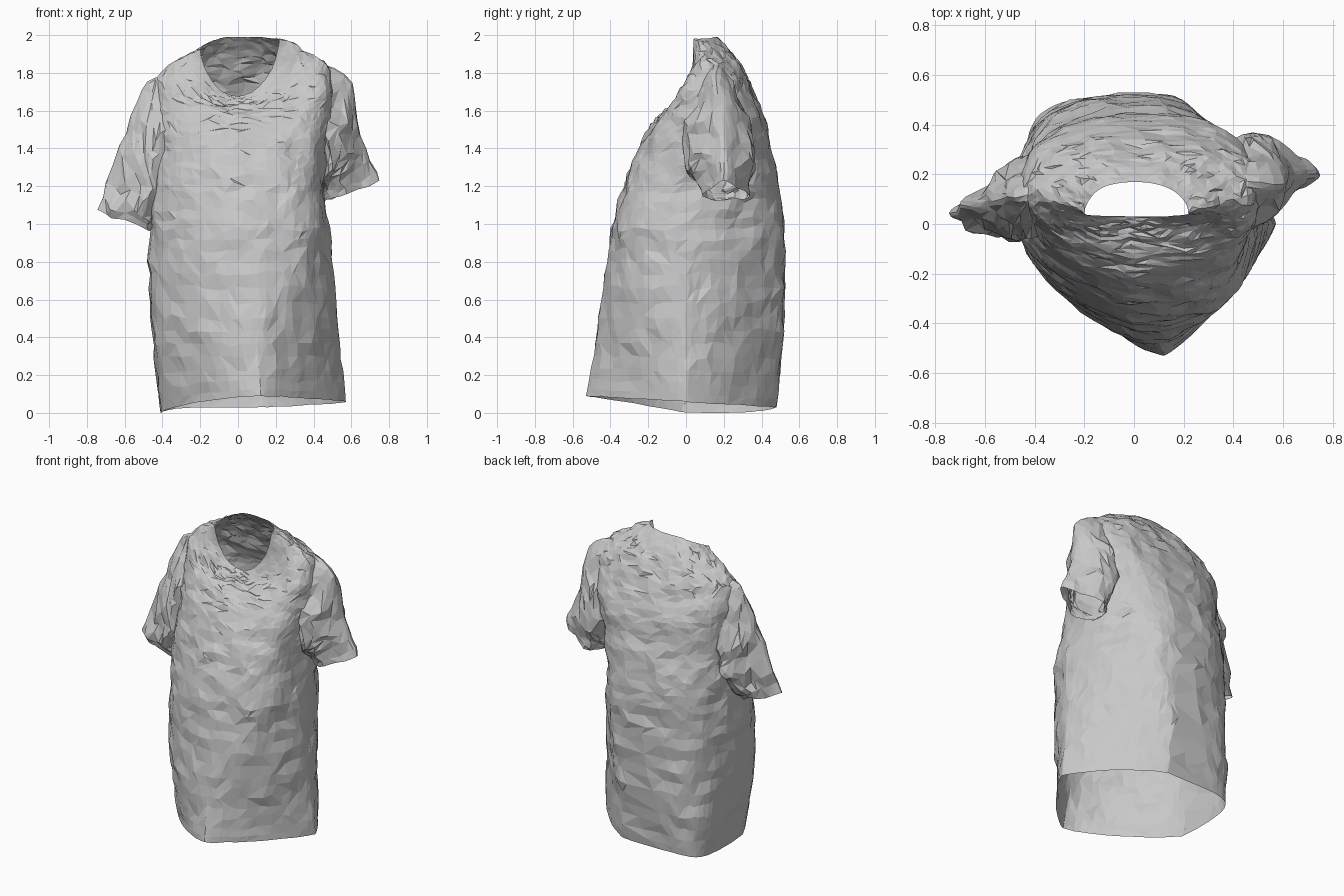
import bpy, bmesh, math, random
from mathutils import Vector, noise

cube = bpy.data.objects.get("Cube")
if cube:
    bpy.data.objects.remove(cube, do_unlink=True)
random.seed(4)

cloth = bpy.data.materials.new("grey cloth")
cloth.use_nodes = True
GREY = (0.58, 0.58, 0.58, 1)
cloth.diffuse_color = GREY
cloth.node_tree.nodes["Principled BSDF"].inputs["Base Color"].default_value = GREY


def spline(keys, t):
    """Catmull-Rom through rows of numbers, t in 0..1."""
    s = t * (len(keys) - 1)
    i = min(int(s), len(keys) - 2)
    f = s - i
    rows = [keys[max(0, min(len(keys) - 1, i + k))] for k in (-1, 0, 1, 2)]
    return [0.5 * (2 * b + (c - a) * f + (2 * a - 5 * b + 4 * c - d) * f * f
                   + (3 * b - a - 3 * c + d) * f ** 3) for a, b, c, d in zip(*rows)]


def crumple(p, amount):
    """Shift a point along wide folds and small creases."""
    folds = noise.noise_vector(Vector((p.x * 4, p.y * 4, p.z * 5)))
    creases = noise.noise_vector(Vector((p.x * 9, p.y * 9, p.z * 11)) + Vector((7, 3, 5)))
    return p + folds * amount * 0.6 + creases * amount


def loft(name, rings):
    """Skin closed rings with randomly split, flat triangles."""
    bm = bmesh.new()
    grid = [[bm.verts.new(p) for p in ring] for ring in rings]
    n = len(grid[0])
    for low, high in zip(grid, grid[1:]):
        for j in range(n):
            a, b, c, d = low[j], low[(j + 1) % n], high[(j + 1) % n], high[j]
            if random.random() < 0.5:
                bm.faces.new((a, b, c))
                bm.faces.new((a, c, d))
            else:
                bm.faces.new((a, b, d))
                bm.faces.new((b, c, d))
    mesh = bpy.data.meshes.new(name)
    bm.to_mesh(mesh)
    bm.free()
    mesh.materials.append(cloth)
    obj = bpy.data.objects.new(name, mesh)
    bpy.context.collection.objects.link(obj)
    return obj


# Shirt body: right z, left z, front z, back z,
# right x, left x, ridge x, front y, back y, side y,
# roundness of the front left, front right, back left and back right quarters
BODY = [
    (.0, .06, .09, .03, -.41, .57, .12, -.53, .48, .0, 1.2, 1.4, 1.3, 7),
    (.4, .4, .4, .4, -.45, .54, .11, -.48, .51, .0, 1.4, 1.6, 1.35, 4.5),
    (.8, .8, .8, .8, -.47, .50, .1, -.42, .52, .02, 2.1, 1.75, 1.5, 3.2),
    (1.1, 1.1, 1.1, 1.1, -.46, .46, .08, -.36, .51, .04, 2.8, 1.8, 1.8, 3),
    (1.35, 1.35, 1.33, 1.35, -.45, .46, .07, -.28, .46, .08, 2.7, 1.8, 2.2, 2.8),
    (1.59, 1.6, 1.5, 1.57, -.46, .5, .06, -.19, .41, .11, 2.5, 1.8, 2.7, 2.7),
    (1.78, 1.81, 1.59, 1.74, -.43, .48, .04, -.11, .34, .11, 2.3, 1.8, 2.5, 2.5),
    (1.88, 1.91, 1.64, 1.88, -.31, .36, .02, -.03, .26, .09, 2.2, 2, 2.3, 2.3),
    (1.92, 1.98, 1.68, 1.99, -.2, .22, .0, .03, .17, .04, 2.1, 2.1, 2.1, 2.1),
]


def power(v, n):
    return math.copysign(abs(v) ** (2 / n), v)


def body_ring(t, count=56):
    zr, zl, zf, zb, xr, xl, xm, yf, yb, ys, *rounds = spline(BODY, t)
    edge = min(1, 8 * t + .2, 8 * (1 - t) + .2)
    ring = []
    for j in range(count):
        ang = 2 * math.pi * (j + random.uniform(-.3, .3)) / count
        c, s = math.cos(ang), math.sin(ang)
        n = rounds[(s > 0) * 2 + (c <= 0)]
        x = xm + (xl - xm if c > 0 else xm - xr) * power(c, n)
        y = ys + (yb - ys if s > 0 else ys - yf) * power(s, n)
        side = zl if c > 0 else zr
        z = side + ((zb if s > 0 else zf) - side) * abs(s) ** 1.3
        z += random.uniform(-.01, .01) * edge
        p = crumple(Vector((x, y, z)), .019 * edge)
        p.z = max(p.z, 0)
        ring.append(p)
    return ring


ROWS = 44
loft("shirt_body", [body_ring(i / ROWS) for i in range(ROWS + 1)])

# Sleeves: outer x, outer z, inner x, inner z, middle y, half depth
RIGHT = [(-.34, 1.82, -.36, 1.28, .13, .13), (-.49, 1.74, -.40, 1.18, .11, .15),
         (-.62, 1.44, -.42, 1.08, .08, .13), (-.75, 1.07, -.47, .98, .05, .075)]
LEFT = [(.36, 1.87, .37, 1.36, .15, .13), (.56, 1.79, .42, 1.22, .17, .17),
        (.65, 1.50, .44, 1.15, .19, .14), (.75, 1.23, .45, 1.12, .21, .11)]


def sleeve(name, keys, side, count=22, rows=13):
    rings = []
    for i in range(rows + 1):
        xo, zo, xi, zi, ym, depth = spline(keys, i / rows)
        ring = []
        for j in range(count):
            ang = side * 2 * math.pi * (j + random.uniform(-.25, .25)) / count
            c, s = math.cos(ang), math.sin(ang)
            # Narrow outer fold, wide and gathered under the arm
            p = Vector(((xo + xi) / 2 + (xo - xi) / 2 * c,
                        ym + depth * s * (1 - .5 * c),
                        (zo + zi) / 2 + (zo - zi) / 2 * c))
            ring.append(crumple(p, .022 if c > .5 else .038))
        rings.append(ring)
    return loft(name, rings)


sleeve("right_sleeve", RIGHT, 1)
sleeve("left_sleeve", LEFT, -1)
